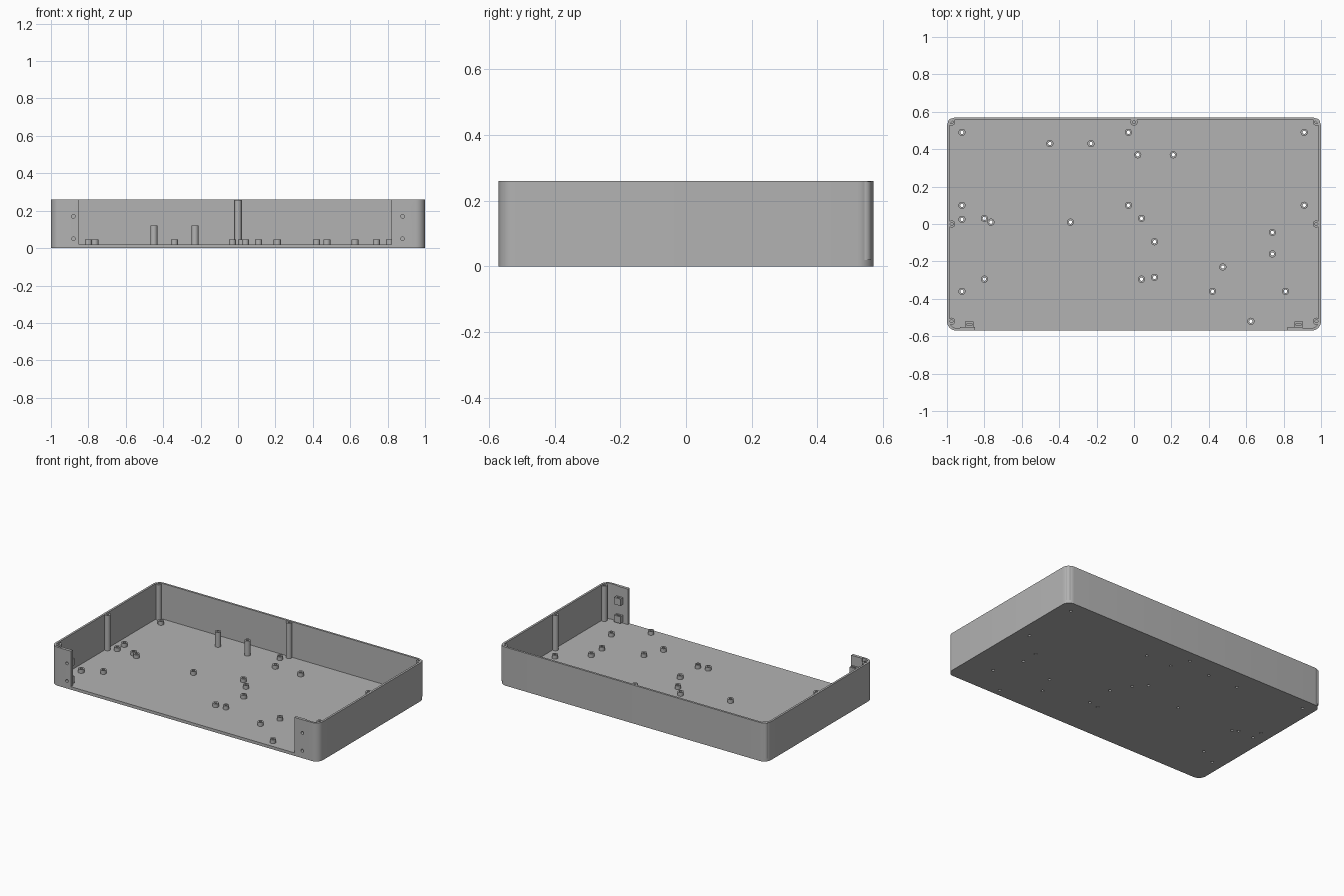
import bpy, bmesh, math
from mathutils import Vector

cube = bpy.data.objects.get("Cube")
if cube:
    bpy.data.objects.remove(cube)

grey = bpy.data.materials.new("plain_grey")
grey.use_nodes = True
colour = (0.45, 0.45, 0.45, 1)
grey.diffuse_color = colour
grey.node_tree.nodes["Principled BSDF"].inputs["Base Color"].default_value = colour

HX, HY, TOP = 1.0, 0.57, 0.26
FLOOR, WALL, CORNER = 0.02, 0.014, 0.05


def finish(name, bm, helper=False):
    bmesh.ops.recalc_face_normals(bm, faces=bm.faces)
    mesh = bpy.data.meshes.new(name)
    bm.to_mesh(mesh)
    bm.free()
    mesh.materials.append(grey)
    obj = bpy.data.objects.new(name, mesh)
    bpy.context.collection.objects.link(obj)
    if helper:
        obj.hide_render = True
        obj.hide_viewport = True
    return obj


def smooth(obj):
    bpy.ops.object.select_all(action='DESELECT')
    obj.select_set(True)
    bpy.context.view_layer.objects.active = obj
    bpy.ops.object.shade_smooth_by_angle(angle=math.radians(30))


def cut(obj, cutter):
    mod = obj.modifiers.new("cut", 'BOOLEAN')
    mod.operation = 'DIFFERENCE'
    mod.solver = 'EXACT'
    mod.object = cutter


def add_box(bm, lo, hi):
    verts = bmesh.ops.create_cube(bm, size=1)["verts"]
    lo, hi = Vector(lo), Vector(hi)
    for v in verts:
        v.co = (lo + hi) / 2 + v.co * (hi - lo)


def rounded_slab(bm, hx, hy, r, z0, z1, steps=8):
    ring = []
    for q, (sx, sy) in enumerate([(1, 1), (-1, 1), (-1, -1), (1, -1)]):
        for i in range(steps + 1):
            a = (q + i / steps) * math.pi / 2
            ring.append(bm.verts.new((sx * (hx - r) + r * math.cos(a),
                                      sy * (hy - r) + r * math.sin(a), z0)))
    base = bm.faces.new(ring)
    ext = bmesh.ops.extrude_face_region(bm, geom=[base], use_keep_orig=True)
    for v in ext["geom"]:
        if isinstance(v, bmesh.types.BMVert):
            v.co.z = z1


def add_cylinder(bm, start, end, r, n=24):
    start, end = Vector(start), Vector(end)
    axis = end - start
    verts = bmesh.ops.create_cone(bm, cap_ends=True, segments=n, radius1=r,
                                  radius2=r, depth=axis.length)["verts"]
    turn = Vector((0, 0, 1)).rotation_difference(axis)
    for v in verts:
        v.co = turn @ v.co + (start + end) / 2


def add_tube(bm, x, y, z0, z1, outer, inner, hole_z, n=24):
    # Lathed tube whose hole reaches down to hole_z
    profile = [(inner, hole_z), (inner, z1), (outer, z1), (outer, z0)]
    rings = [[bm.verts.new((x + r * math.cos(t * math.tau / n),
                            y + r * math.sin(t * math.tau / n), z))
              for t in range(n)] for r, z in profile]
    for a, b in zip(rings, rings[1:]):
        for i in range(n):
            j = (i + 1) % n
            bm.faces.new((a[i], a[j], b[j], b[i]))
    return rings[0]


# Standoff positions on the floor
tall = [(-0.45, 0.43), (-0.23, 0.43)]
short = [(-0.92, 0.49), (-0.03, 0.49), (0.02, 0.37), (0.21, 0.37), (0.91, 0.49),
         (-0.92, 0.1), (-0.03, 0.1), (0.91, 0.1), (-0.92, 0.025), (-0.8, 0.03),
         (-0.765, 0.01), (-0.34, 0.01), (0.04, 0.03), (0.11, -0.095),
         (0.74, -0.045), (0.74, -0.16), (0.475, -0.23), (0.42, -0.36),
         (0.81, -0.36), (0.04, -0.295), (0.11, -0.285), (-0.8, -0.295),
         (-0.92, -0.36), (0.625, -0.52)]
OUTER, HOLE = 0.019, 0.009
SCREW_X, SCREW_Z = 0.88, (0.05, 0.17)

# Tray: rounded slab, hollowed, with a wide opening in the front wall
bm = bmesh.new()
rounded_slab(bm, HX, HY, CORNER, 0, TOP)
tray = finish("tray", bm)

bm = bmesh.new()
rounded_slab(bm, HX - WALL, HY - WALL, CORNER - WALL, FLOOR, TOP + 0.1)
cut(tray, finish("hollow_cutter", bm, True))

bm = bmesh.new()
add_box(bm, (-0.85, -HY - 0.1, FLOOR), (0.82, -HY + 0.1, TOP + 0.1))
cut(tray, finish("opening_cutter", bm, True))

bm = bmesh.new()
for x, y in tall + short:
    add_cylinder(bm, (x, y, -0.05), (x, y, 0.06), HOLE)
for x in (-SCREW_X, SCREW_X):
    for z in SCREW_Z:
        add_cylinder(bm, (x, -HY - 0.05, z), (x, -HY + 0.035, z), 0.01)
holes = finish("hole_cutter", bm, True)
cut(tray, holes)
smooth(tray)

# Hollow standoffs
bm = bmesh.new()
for spots, height in ((tall, 0.12), (short, 0.045)):
    for x, y in spots:
        add_tube(bm, x, y, FLOOR, height, OUTER, HOLE, FLOOR)
smooth(finish("standoffs", bm))

# Full height lid screw posts with blind holes
bm = bmesh.new()
for x, y in [(-0.975, 0.545), (0, 0.545), (0.975, 0.545), (-0.975, 0),
             (0.975, 0), (-0.975, -0.52), (0.975, -0.52)]:
    bottom = add_tube(bm, x, y, FLOOR, TOP - 0.002, OUTER, 0.008, TOP - 0.08)
    bm.faces.new(bottom)
smooth(finish("lid_posts", bm))

# Thickening plates and slotted nut holders behind the front wall ends
inside = -HY + WALL
for side, x0, x1 in (("right", -0.93, -0.85), ("left", 0.82, 0.9)):
    bm = bmesh.new()
    add_box(bm, (x0, inside - 0.002, FLOOR), (x1, inside + 0.006, TOP))
    plate = finish(side + "_front_plate", bm)
    cut(plate, holes)

    sx = -SCREW_X if side == "right" else SCREW_X
    bm = bmesh.new()
    slots = bmesh.new()
    for z in SCREW_Z:
        add_box(bm, (sx - 0.023, inside + 0.004, z - 0.023),
                (sx + 0.023, inside + 0.034, z + 0.023))
        add_box(slots, (sx - 0.014, inside + 0.013, z - 0.014),
                (sx + 0.014, inside + 0.024, z + 0.04))
    holder = finish(side + "_nut_holders", bm)
    cut(holder, finish(side + "_slot_cutter", slots, True))
    cut(holder, holes)
